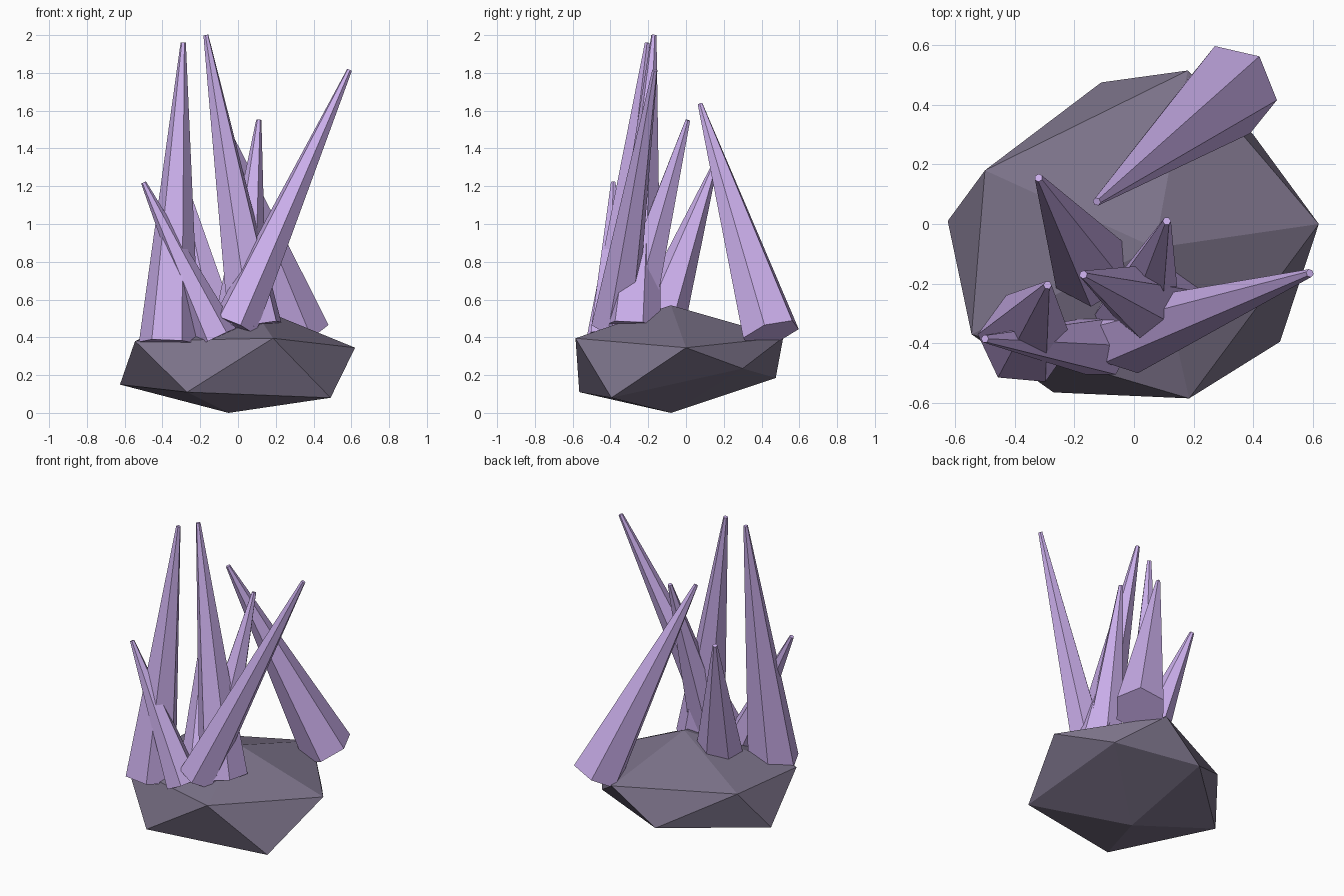
import bpy, bmesh, math
from mathutils import Vector, Matrix

if "Cube" in bpy.data.objects:
    bpy.data.objects.remove(bpy.data.objects["Cube"])


def material(name, color):
    m = bpy.data.materials.new(name)
    m.diffuse_color = (*color, 1)
    m.use_nodes = True
    m.node_tree.nodes["Principled BSDF"].inputs["Base Color"].default_value = m.diffuse_color
    return m


def add_object(name, bm, mat):
    bmesh.ops.recalc_face_normals(bm, faces=bm.faces)
    me = bpy.data.meshes.new(name)
    bm.to_mesh(me)
    bm.free()
    me.materials.append(mat)
    ob = bpy.data.objects.new(name, me)
    bpy.context.collection.objects.link(ob)
    return ob


stone = material("dark_stone", (0.20, 0.17, 0.25))
purple = material("purple_crystal", (0.60, 0.43, 0.84))

# Rock base: a distorted icosahedron made of two rings and two poles
lower = [(.49, -.395, .08), (.40, .30, .235), (-.11, .475, .185),
         (-.625, .01, .15), (-.27, -.565, .11)]
upper = [(.62, 0, .345), (.18, .515, .40), (-.50, .18, .40),
         (-.545, -.37, .38), (.185, -.585, .395)]
bm = bmesh.new()
L = [bm.verts.new(p) for p in lower]
U = [bm.verts.new(p) for p in upper]
bottom = bm.verts.new((-.05, -.08, 0))
top = bm.verts.new((.07, -.08, .57))
for i in range(5):
    j = (i + 1) % 5
    for tri in ((bottom, L[j], L[i]), (L[i], L[j], U[i]),
                (U[i], L[j], U[j]), (top, U[i], U[j])):
        bm.faces.new(tri)
add_object("rock_base", bm, stone)


# Crystals: six-sided tapered spikes running from base centre to tip
def crystal(name, base, tip, radius, phase):
    base, tip = Vector(base), Vector(tip)
    axis = tip - base
    rot = Vector((0, 0, 1)).rotation_difference(axis).to_matrix().to_4x4()
    mat = (Matrix.Translation((base + tip) / 2) @ rot
           @ Matrix.Rotation(math.radians(phase), 4, 'Z'))
    bm = bmesh.new()
    bmesh.ops.create_cone(bm, cap_ends=True, segments=6, radius1=radius,
                          radius2=.014, depth=axis.length, matrix=mat)
    add_object(name, bm, purple)


# create_cone puts its first vertex on +y, so phases repeat every 60 degrees
for name, base, tip, radius, phase in [
    ("crystal_left_tall", (-.365, -.385, .37), (-.29, -.205, 1.96), .16, 25),
    ("crystal_left_short", (-.11, -.41, .40), (-.50, -.385, 1.22), .11, 30),
    ("crystal_centre_tall", (.09, -.28, .46), (-.17, -.17, 2.0), .15, -10),
    ("crystal_right_lean", (-.02, -.38, .46), (.59, -.165, 1.815), .125, 15),
    ("crystal_middle", (.01, -.31, .43), (.11, .01, 1.55), .145, 30),
    ("crystal_back_right", (.33, .45, .42), (-.125, .075, 1.635), .16, 20),
    ("crystal_back_left", (-.14, -.145, .47), (-.32, .155, 1.32), .14, 0),
]:
    crystal(name, base, tip, radius, phase)
